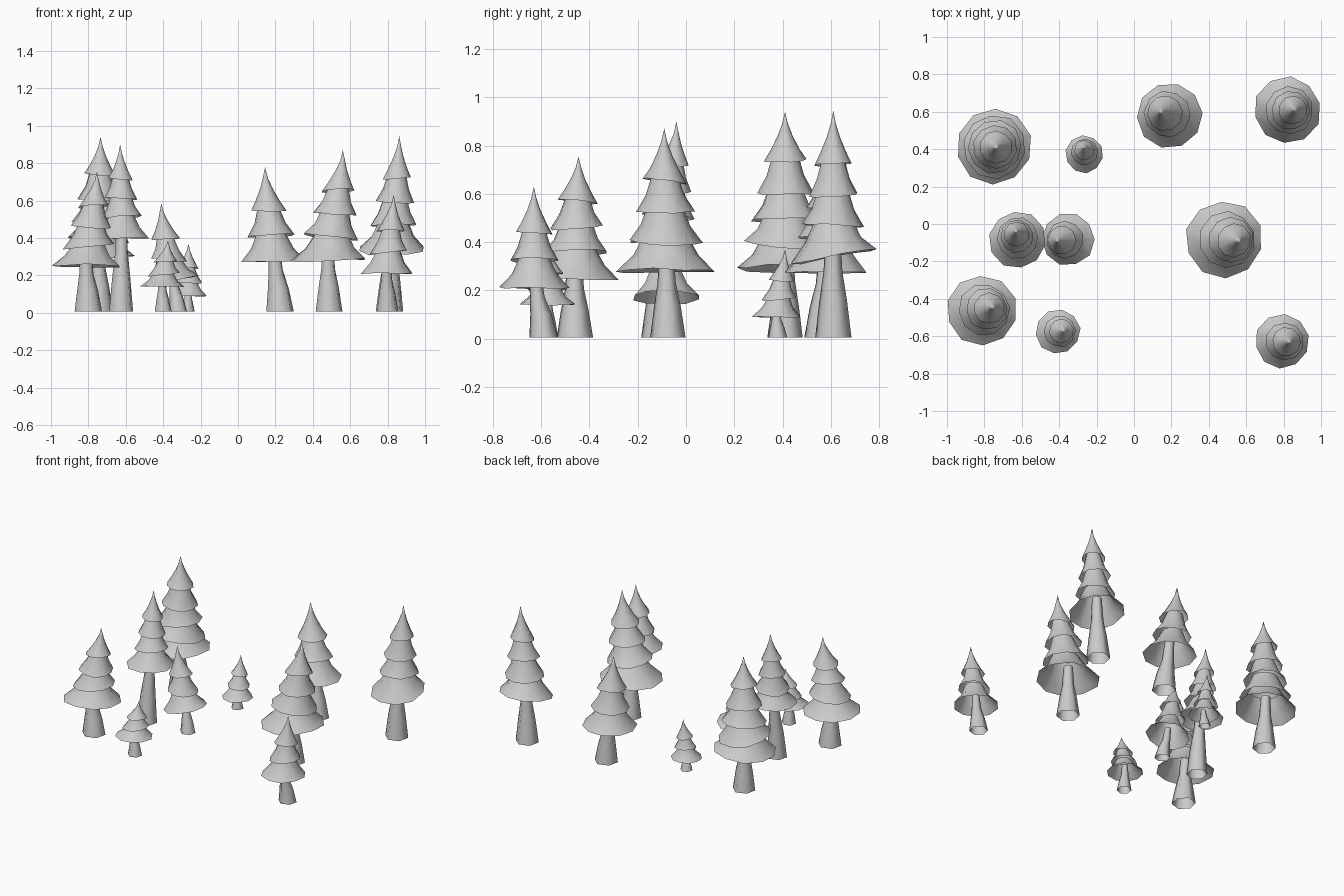
import bpy, bmesh, math, random
from mathutils import Vector

if "Cube" in bpy.data.objects:
    bpy.data.objects.remove(bpy.data.objects["Cube"])

random.seed(4)

# height fraction and radius fraction of each skirt, by number of skirts
LEVELS = {
    3: [(0, 1), (.27, .71), (.54, .54)],
    4: [(0, 1), (.21, .73), (.42, .59), (.63, .44)],
    5: [(0, 1), (.15, .84), (.31, .71), (.48, .58), (.69, .43)],
}


def ring(bm, c, r, n, tilt=(0, 0), phase=0, jitter=0):
    verts = []
    for i in range(n):
        a = phase + 2 * math.pi * i / n
        k = r * (1 + random.uniform(-jitter, jitter))
        x, y = k * math.cos(a), k * math.sin(a)
        z = c.z + x * tilt[0] + y * tilt[1] + r * random.uniform(-jitter, jitter)
        verts.append(bm.verts.new((c.x + x, c.y + y, z)))
    return verts


def bridge(bm, a, b):
    n = len(a)
    for i in range(n):
        j = (i + 1) % n
        bm.faces.new((a[i], a[j], b[j], b[i])).smooth = True


def finish(bm, name):
    me = bpy.data.meshes.new(name)
    bm.to_mesh(me)
    bm.free()
    bpy.context.collection.objects.link(bpy.data.objects.new(name, me))


def trunk(name, base, mid, r, z0):
    # bent tapering open trunk reaching up into the lowest skirt
    bm = bmesh.new()
    rings = []
    for f, k in ((0, 1), (.45, .76), (.8, .52), (1.3, .4)):
        s = min(1, f) ** 1.6
        c = Vector((base[0] + (mid[0] - base[0]) * s, base[1] + (mid[1] - base[1]) * s, .006 + z0 * f))
        rings.append(ring(bm, c, r * k, 6, phase=.3))
    for a, b in zip(rings, rings[1:]):
        bridge(bm, a, b)
    finish(bm, name)


def foliage(name, mid, tip, z0, h, r, n_tiers, tilt):
    # stacked, flared open skirts and a slender tip
    bm = bmesh.new()
    lo, hi = Vector((*mid, z0)), Vector((*tip, h))
    levels = LEVELS[n_tiers]
    n = 10

    def axis(f):
        p = lo.lerp(hi, min(1, f * 1.1))
        p.z = z0 + (h - z0) * f
        return p

    for i, (f, k) in enumerate(levels):
        last = i == n_tiers - 1
        t = tilt if i == 0 else (random.uniform(-.12, .12), random.uniform(-.12, .12))
        ph = random.uniform(0, 6)
        top_f = 1 if last else levels[i + 1][0] + .06
        rim_r = r * k
        prev = ring(bm, axis(f), rim_r, n, t, ph, .03)
        if last:
            steps = ((.22, .69), (.5, .36), (.75, .14))
        else:
            top = levels[i + 1][1] * .56 / k
            steps = ((.42, top + (1 - top) * .42), (1, top))
        for s, q in steps:
            cur = ring(bm, axis(f + (top_f - f) * s), rim_r * q, n, (t[0] * .6, t[1] * .6), ph)
            bridge(bm, prev, cur)
            prev = cur
        if last:
            v = bm.verts.new(hi)
            for j in range(n):
                bm.faces.new((prev[j], prev[(j + 1) % n], v)).smooth = True
    finish(bm, name)


# base xy, skirt centre xy, tip xy, trunk radius, skirt height, total height,
# skirt radius, skirt count, lowest skirt tilt
def tree(i, base, mid, tip, tr, z0, h, r, n, tilt=(0, 0)):
    trunk(f"trunk_{i}", base, mid, tr, z0)
    foliage(f"foliage_{i}", mid, tip, z0, h, r, n, tilt)


tree(1, (-.74, .41), (-.748, .415), (-.735, .41), .075, .29, .94, .203, 5, (.08, 0))
tree(2, (-.27, .38), (-.265, .373), (-.265, .41), .04, .09, .37, .10, 3)
tree(3, (.225, .565), (.192, .581), (.145, .60), .077, .275, .78, .175, 3)
tree(4, (.81, .61), (.82, .608), (.862, .61), .077, .34, .945, .178, 4, (.03, .18))
tree(5, (-.625, -.12), (-.622, -.085), (-.63, -.04), .067, .40, .90, .152, 4)
tree(6, (-.32, -.10), (-.352, -.082), (-.41, -.09), .05, .17, .585, .14, 3, (.2, 0))
tree(7, (.487, -.075), (.48, -.082), (.56, -.09), .075, .28, .87, .205, 4, (.04, 0))
tree(8, (-.80, -.46), (-.815, -.462), (-.755, -.445), .077, .25, .755, .188, 4, (0, -.05))
tree(9, (-.40, -.575), (-.407, -.575), (-.375, -.57), .047, .14, .385, .12, 3)
tree(10, (.80, -.59), (.793, -.627), (.832, -.63), .06, .21, .63, .144, 3)
